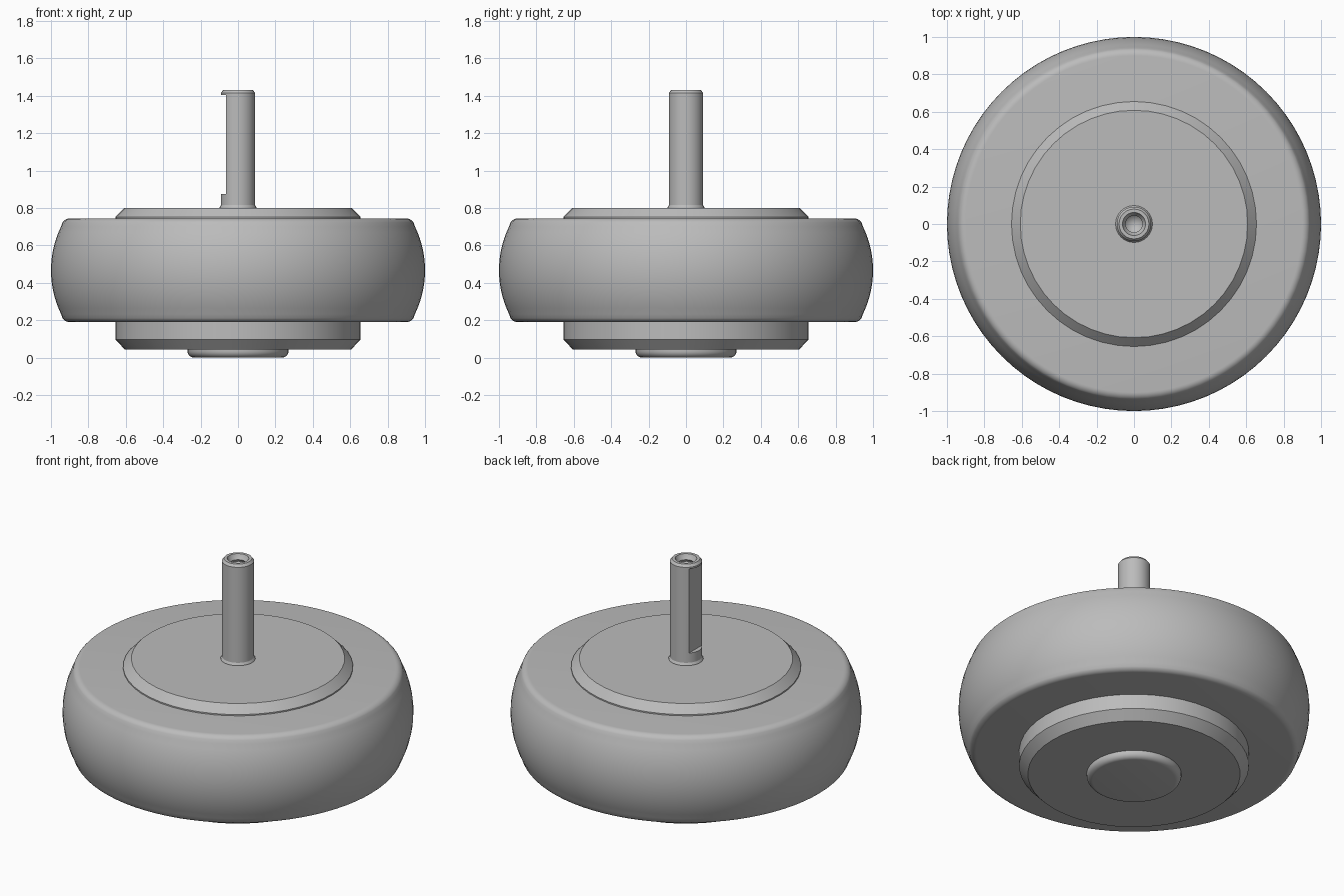
import bpy, bmesh
from math import radians, sin, cos, pi
from mathutils import Matrix, Vector

cube = bpy.data.objects.get("Cube")
if cube:
    bpy.data.objects.remove(cube)


def make_material(name, colour):
    mat = bpy.data.materials.new(name)
    mat.use_nodes = True
    mat.diffuse_color = colour
    mat.node_tree.nodes["Principled BSDF"].inputs["Base Color"].default_value = colour
    return mat


grey = make_material("plain grey", (0.5, 0.5, 0.5, 1))


def add_object(name, bm):
    bmesh.ops.recalc_face_normals(bm, faces=bm.faces)
    mesh = bpy.data.meshes.new(name)
    bm.to_mesh(mesh)
    bm.free()
    mesh.materials.append(grey)
    obj = bpy.data.objects.new(name, mesh)
    bpy.context.collection.objects.link(obj)
    return obj


def lathe(name, profile, sides):
    """Spin an (r, z) profile, starting and ending on the axis, around z."""
    bm = bmesh.new()
    verts = [bm.verts.new((r, 0, z)) for r, z in profile]
    edges = [bm.edges.new(pair) for pair in zip(verts, verts[1:])]
    bmesh.ops.spin(bm, geom=verts + edges, axis=(0, 0, 1), cent=(0, 0, 0),
                   angle=2 * pi, steps=sides, use_duplicate=False)
    bmesh.ops.remove_doubles(bm, verts=bm.verts, dist=0.0005)
    return add_object(name, bm)


def smooth(obj, angle):
    bpy.ops.object.select_all(action='DESELECT')
    obj.select_set(True)
    bpy.context.view_layer.objects.active = obj
    bpy.ops.object.shade_smooth_by_angle(angle=radians(angle))


def arc(cr, cz, radius, start, end, steps):
    angles = [radians(start + (end - start) * i / steps) for i in range(steps + 1)]
    return [(cr + radius * cos(a), cz + radius * sin(a)) for a in angles]


# Tyre: crowned tread with rounded shoulders
mid = 0.467
crown = arc(0.465, mid, 0.535, -26, 26, 14)
lower = arc(0.9, 0.235, 0.045, -90, -32, 5)
upper = [(r, 2 * mid - z) for r, z in reversed(lower)]
tyre = lathe("tyre", [(0, 0.19)] + lower + crown + upper + [(0, 0.744)], 80)
smooth(tyre, 40)

# Hub: chamfered drum through the tyre
hub = lathe("hub", [(0, 0.043), (0.605, 0.043), (0.655, 0.097), (0.655, 0.752),
                    (0.608, 0.80), (0, 0.80)], 48)
smooth(hub, 25)

# Round boss under the hub
boss = lathe("bottom_boss", [(0, 0)] + arc(0.235, 0.035, 0.035, -90, 0, 6)
             + [(0.27, 0.06), (0, 0.06)], 48)
smooth(boss, 40)

# Shaft with a threaded bore
bore = []
for i in range(10):
    z = 1.415 - i * 0.03
    bore += [(0.056, z), (0.045, z - 0.015)]
shaft = lathe("shaft", [(0, 0.78), (0.099, 0.78), (0.099, 0.803), (0.092, 0.815),
                        (0.092, 1.415), (0.08, 1.43), (0.062, 1.43)]
              + bore + [(0, 1.1)], 24)

# Key flat cut into the left-hand side of the shaft
bm = bmesh.new()
bmesh.ops.create_cube(bm, size=1, matrix=Matrix.Translation((-0.165, 0, 1.14))
                      @ Matrix.Diagonal(Vector((0.2, 0.4, 0.53, 1))))
cutter = add_object("flat_cutter", bm)
cutter.hide_render = True
cut = shaft.modifiers.new("key flat", 'BOOLEAN')
cut.operation = 'DIFFERENCE'
cut.object = cutter
bpy.context.view_layer.objects.active = shaft
bpy.ops.object.modifier_apply(modifier=cut.name)
bpy.data.objects.remove(cutter)
smooth(shaft, 30)
